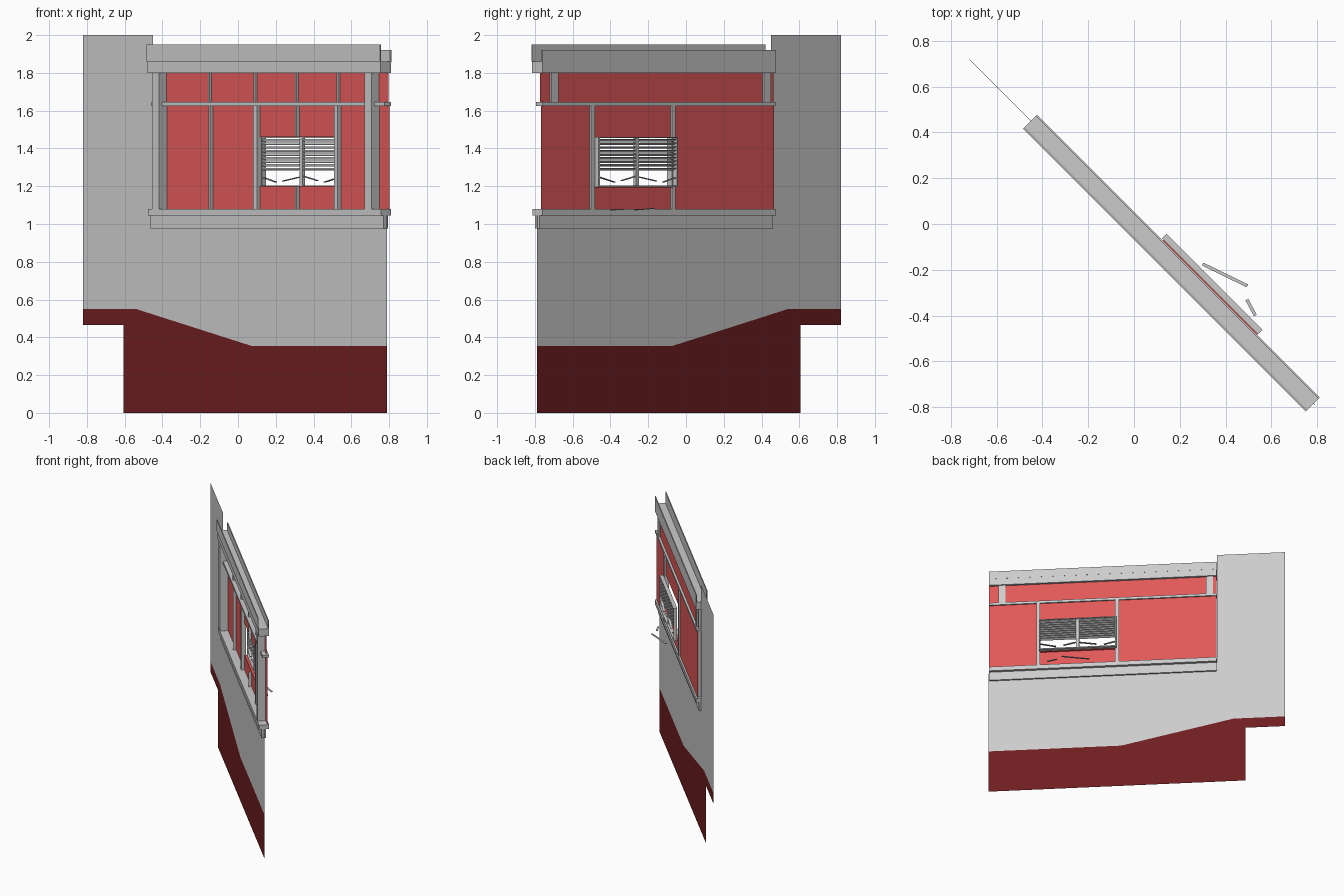
import bpy, math, random
from mathutils import Vector, Matrix

if "Cube" in bpy.data.objects:
    bpy.data.objects.remove(bpy.data.objects["Cube"])

random.seed(4)

# The wall stands on the diagonal: s runs along it, d is depth (+ = back)
def P(s, d, z):
    return Vector((s + d, d - s, z))

def material(name, rgb):
    m = bpy.data.materials.new(name)
    m.diffuse_color = (*rgb, 1)
    m.use_nodes = True
    m.node_tree.nodes["Principled BSDF"].inputs["Base Color"].default_value = m.diffuse_color
    return m

RED = material("red_paint", (0.75, 0.10, 0.10))
DARK = material("dark_red_base", (0.16, 0.013, 0.015))

def mesh(name, verts, faces, mat=None):
    me = bpy.data.meshes.new(name)
    me.from_pydata(verts, [], faces)
    ob = bpy.data.objects.new(name, me)
    bpy.context.collection.objects.link(ob)
    if mat:
        me.materials.append(mat)
    return ob

def plate(name, outline, d=0, mat=None):
    return mesh(name, [P(s, d, z) for s, z in outline], [range(len(outline))], mat)

BOX = [(0, 1, 3, 2), (4, 6, 7, 5), (0, 4, 5, 1), (2, 3, 7, 6), (0, 2, 6, 4), (1, 5, 7, 3)]

def box(name, s, d, z, mat=None):
    return mesh(name, [P(a, b, c) for a in s for b in d for c in z], BOX, mat)

def rect(s, z):
    return [(s[0], z[0]), (s[1], z[0]), (s[1], z[1]), (s[0], z[1])]

L, R = -0.45, 0.785      # ends of the glazed bay
W0, W1 = 0.10, 0.51      # window opening
Z0, Z1 = 1.20, 1.46

# Main wall and stepped base share a sloping edge
edge = [(-0.82, 0.55), (-0.54, 0.55), (0.07, 0.355), (0.79, 0.355)]
plate("wall", edge + [(0.79, 1.045), (L, 1.045), (L, 2.0), (-0.82, 2.0)])
plate("wall_base", [(-0.82, 0.465), (-0.605, 0.465), (-0.605, 0), (0.79, 0)] + edge[::-1], 0, DARK)

# Sill with its lower apron
box("sill", (L, R), (-0.027, 0.026), (1.045, 1.08))
box("sill_apron", (L, R), (-0.014, 0.01), (0.975, 1.045))

# Cornice slab with front and back parapet boards and open trough
box("cornice_slab", (L, R), (-0.03, 0.026), (1.80, 1.86))
box("front_parapet", (L, R), (-0.034, -0.029), (1.86, 1.95))
box("back_parapet", (L, R), (0.021, 0.0265), (1.855, 1.92))

# Red infill panels around the window opening
plate("upper_panel", rect((L, R), (1.635, 1.80)), 0.013, RED)
for name, s, z in (("left", (L, W0), (1.08, 1.635)), ("right", (W1, R), (1.08, 1.635)),
                   ("below", (W0, W1), (1.08, Z0)), ("above", (W0, W1), (Z1, 1.635))):
    plate("panel_" + name + "_window", rect(s, z), 0.017, RED)
box("window_ledge", (W0, W1), (0.017, 0.031), (Z0 - 0.006, Z0), RED)

# Posts, rail and mullions
for i, s in enumerate((-0.43, 0.695)):
    box(f"post_{i}", (s, s + 0.038), (-0.026, 0.016), (1.08, 1.80))
    box(f"post_head_{i}", (s, s + 0.038), (0.01, 0.02), (1.635, 1.80))
box("upper_rail", (L, R), (-0.01, 0.025), (1.625, 1.645))
for i, s in enumerate((-0.155, 0.085, 0.305, 0.525)):
    box(f"upper_mullion_{i}", (s - 0.004, s + 0.004), (0, 0.012), (1.645, 1.80))
for i, s in enumerate((0.08, 0.508)):
    box(f"window_jamb_{i}", (s, s + 0.02), (0, 0.025), (1.08, 1.625))
box("lower_mullion", (-0.157, -0.149), (0, 0.016), (1.08, 1.625))
for i, z in enumerate(((1.08, Z0), (Z1, 1.625))):
    box(f"centre_mullion_{i}", (0.301, 0.309), (0.002, 0.016), z)

# Blind frame behind the opening
for i, s in enumerate((0.092, 0.506)):
    box(f"blind_side_{i}", (s, s + 0.006), (0.03, 0.05), (Z0, Z1))
box("blind_top", (0.092, 0.512), (0.03, 0.05), (Z1 - 0.006, Z1))
box("blind_bottom", (0.092, 0.512), (0.03, 0.05), (Z0 - 0.004, Z0 + 0.004))
box("blind_centre", (0.294, 0.31), (0.031, 0.044), (Z0, Z1))

# Tilted slats, both halves
for i in range(9):
    z = Z1 - 0.017 - i * 0.019
    for j, (a, b) in enumerate(((0.098, 0.294), (0.31, 0.506))):
        v = [P(s, d, z + t + e) for s in (a, b) for d, t in ((0.033, -0.005), (0.047, 0.005))
             for e in (-0.0015, 0.0015)]
        mesh(f"slat_{i}_{j}", v, BOX)

# Rigid stick between two points
def stick(name, a, b, w, h):
    x = b - a
    rot = x.to_track_quat('X', 'Z').to_matrix()
    v = [(a + b) / 2 + rot @ Vector((i * x.length / 2, j * w / 2, k * h / 2))
         for i in (-1, 1) for j in (-1, 1) for k in (-1, 1)]
    mesh(name, v, BOX)

# Broken slats hanging at the bottom of each half
for i, (a, za, b, zb) in enumerate(((0.098, 1.245, 0.16, 1.222), (0.20, 1.228, 0.294, 1.25),
                                    (0.31, 1.252, 0.38, 1.23), (0.42, 1.222, 0.506, 1.25))):
    stick(f"broken_slat_{i}", P(a, 0.04, za), P(b, 0.04, zb), 0.018, 0.004)

# Fallen slats behind the window
stick("fallen_slat_long", Vector((0.30, -0.175, 1.082)), Vector((0.495, -0.27, 1.074)), 0.014, 0.004)
stick("fallen_slat_short", Vector((0.493, -0.33, 1.076)), Vector((0.53, -0.40, 1.074)), 0.014, 0.004)
